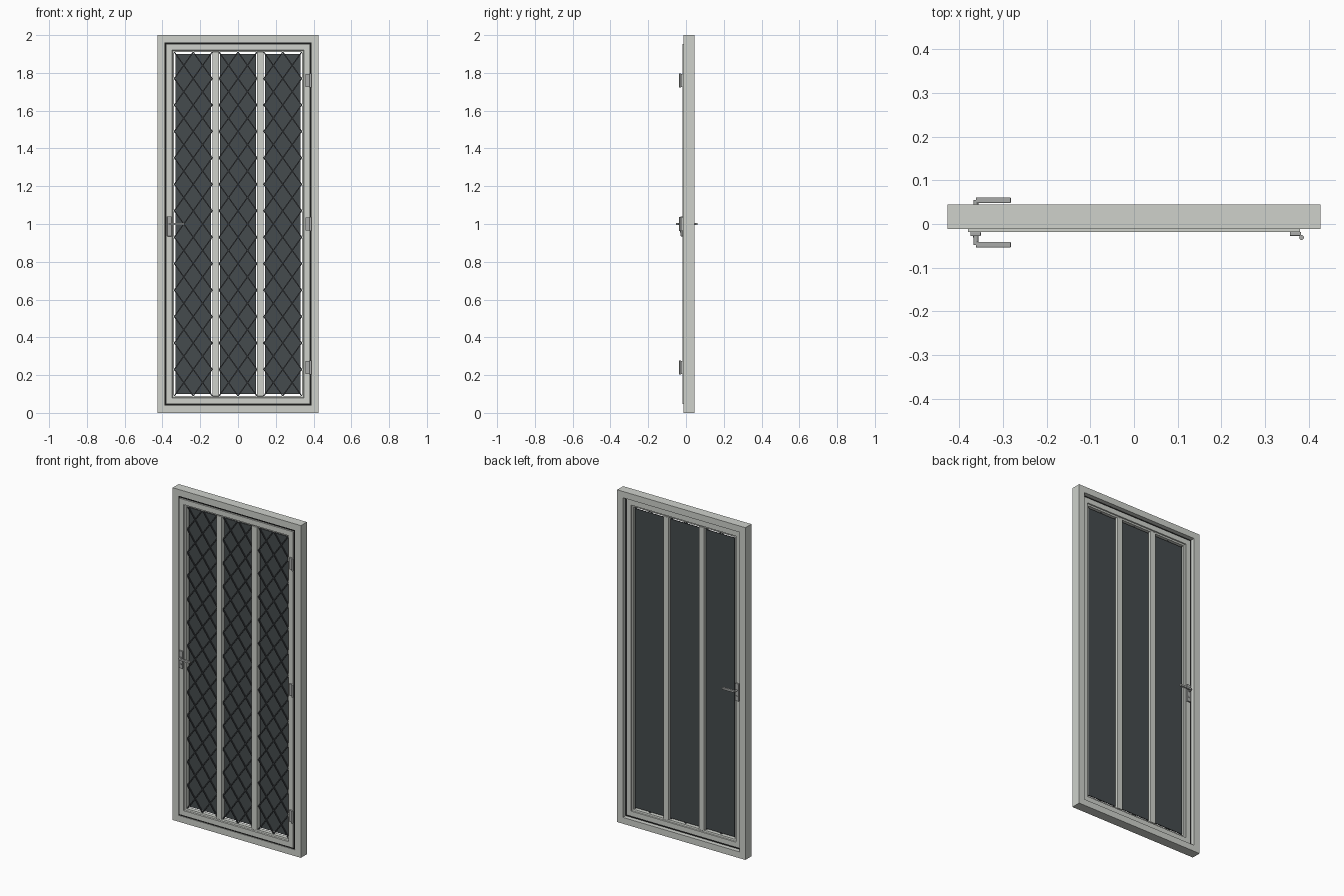
import bpy, bmesh, math
from mathutils import Vector, Matrix

if "Cube" in bpy.data.objects:
    bpy.data.objects.remove(bpy.data.objects["Cube"])


def material(name, rgb):
    m = bpy.data.materials.new(name)
    m.diffuse_color = (*rgb, 1)
    m.use_nodes = True
    m.node_tree.nodes["Principled BSDF"].inputs["Base Color"].default_value = m.diffuse_color
    return m


ALU = material("pale_aluminium", (0.62, 0.64, 0.60))
DARK = material("dark_panel", (0.06, 0.07, 0.075))
MESH = material("dark_lattice", (0.045, 0.05, 0.055))
RUBBER = material("black_rubber", (0.01, 0.01, 0.01))
STEEL = material("steel", (0.4, 0.41, 0.4))


def finish(name, bm, mat, bevel=0, smooth=False):
    bmesh.ops.recalc_face_normals(bm, faces=bm.faces)
    me = bpy.data.meshes.new(name)
    bm.to_mesh(me)
    bm.free()
    me.materials.append(mat)
    ob = bpy.data.objects.new(name, me)
    bpy.context.collection.objects.link(ob)
    if bevel:
        mod = ob.modifiers.new("bevel", 'BEVEL')
        mod.width, mod.segments = bevel, 2
    if smooth:
        bpy.context.view_layer.objects.active = ob
        ob.select_set(True)
        bpy.ops.object.shade_smooth_by_angle()
        ob.select_set(False)
    return ob


def add_box(bm, x0, x1, y0, y1, z0, z1):
    mat = Matrix.Translation(((x0 + x1) / 2, (y0 + y1) / 2, (z0 + z1) / 2)) \
        @ Matrix.Diagonal((x1 - x0, y1 - y0, z1 - z0, 1))
    bmesh.ops.create_cube(bm, size=1, matrix=mat)


def box(name, mat, *dims, bevel=0):
    bm = bmesh.new()
    add_box(bm, *dims)
    return finish(name, bm, mat, bevel)


def rod(name, mat, a, b, r):
    a, b = Vector(a), Vector(b)
    bm = bmesh.new()
    rot = Vector((0, 0, 1)).rotation_difference(b - a).to_matrix().to_4x4()
    bmesh.ops.create_cone(bm, cap_ends=True, segments=20, radius1=r, radius2=r,
                          depth=(b - a).length, matrix=Matrix.Translation((a + b) / 2) @ rot)
    return finish(name, bm, mat, smooth=True)


def ring(name, mat, hw, z0, z1, profile):
    """Mitred rectangular frame; profile is (inset, y) points."""
    bm = bmesh.new()
    loops = [[bm.verts.new(c) for c in ((-hw + d, y, z0 + d), (hw - d, y, z0 + d),
                                        (hw - d, y, z1 - d), (-hw + d, y, z1 - d))]
             for d, y in profile]
    for i, a in enumerate(loops):
        b = loops[(i + 1) % len(loops)]
        for k in range(4):
            n = (k + 1) % 4
            bm.faces.new((a[k], a[n], b[n], b[k]))
    return finish(name, bm, mat)


def rect(w, y0, y1):
    return [(0, y0), (w, y0), (w, y1), (0, y1)]


# Outer frame, gasket and door leaf
ring("outer_frame", ALU, 0.427, 0, 2, rect(0.038, -0.012, 0.045))
ring("gasket", RUBBER, 0.389, 0.038, 1.962, rect(0.01, -0.008, 0.018))
ring("leaf_frame", ALU, 0.38, 0.048, 1.952,
     [(0, -0.018), (0.031, -0.018), (0.033, -0.010), (0.042, -0.008),
      (0.042, 0.017), (0.033, 0.019), (0.031, 0.025), (0, 0.025)])
for side, s in (("left", -1), ("right", 1)):
    box("mullion_" + side, ALU, s * 0.118 - 0.018, s * 0.118 + 0.018,
        -0.014, 0.022, 0.088, 1.912, bevel=0.002)


# Diagonal lattice clipped to a rectangle
def lattice(name, x0, x1, z0, z1, dx, dz, y, t):
    bm = bmesh.new()
    cx = (x0 + x1) / 2
    slope = dz / dx
    for s in (-1, 1):
        k = -6
        while z0 + k * dz < z1 + 6 * dz:
            base = z0 + k * dz
            ends = sorted(((zz - base) / (s * slope) for zz in (z0, z1)))
            a, b = max(x0 - cx, ends[0]), min(x1 - cx, ends[1])
            k += 1
            if b - a < 0.004:
                continue
            p = Vector((cx + a, y, base + s * slope * a))
            q = Vector((cx + b, y, base + s * slope * b))
            rot = Matrix.Rotation(-math.atan2(q.z - p.z, q.x - p.x), 4, 'Y')
            bmesh.ops.create_cube(bm, size=1, matrix=Matrix.Translation((p + q) / 2) @ rot
                                  @ Matrix.Diagonal(((q - p).length, t, t, 1)))
    return finish(name, bm, MESH)


# Three infill panels with lattice in front
for label, x0, x1 in (("left", -0.338, -0.136), ("middle", -0.10, 0.10), ("right", 0.136, 0.338)):
    box("panel_" + label, DARK, x0 + 0.006, x1 - 0.006, 0.006, 0.011, 0.10, 1.90)
    lattice("lattice_" + label, x0, x1, 0.09, 1.91, 0.10, 0.14, 0.001, 0.006)

# Lever handles, front and back
for label, face, s in (("front", -0.018, -1), ("back", 0.025, 1)):
    def span(a, b):
        return sorted((face + s * a, face + s * b))
    box("handle_plate_" + label, STEEL, -0.375, -0.351, *span(0, 0.010), 0.935, 1.04, bevel=0.002)
    rod("handle_neck_" + label, STEEL, (-0.362, face + s * 0.008, 1.0),
        (-0.362, face + s * 0.030, 1.0), 0.0055)
    box("handle_lever_" + label, STEEL, -0.362, -0.282, *span(0.023, 0.036),
        0.994, 1.006, bevel=0.002)
rod("lock_cylinder", STEEL, (-0.363, -0.031, 0.962), (-0.363, 0.037, 0.962), 0.006)

# Hinges with leaf plate and knuckle
for i, z in enumerate((0.24, 1.0, 1.76)):
    box(f"hinge_plate_{i}", STEEL, 0.357, 0.383, -0.027, -0.018, z - 0.035, z + 0.035, bevel=0.001)
    rod(f"hinge_knuckle_{i}", STEEL, (0.384, -0.031, z - 0.037), (0.384, -0.031, z + 0.037), 0.0055)
